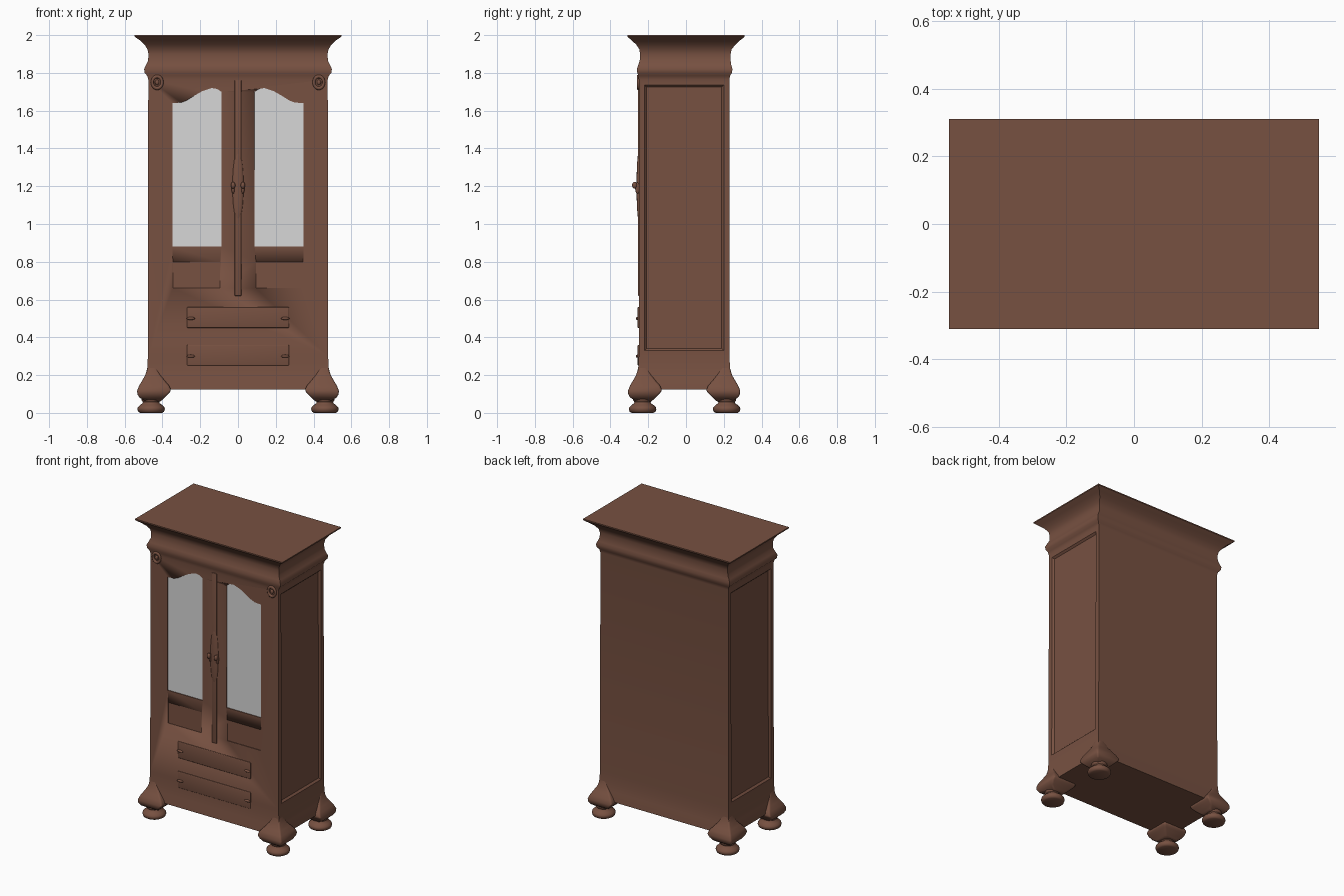
import bpy, bmesh, math
from mathutils import Matrix

if "Cube" in bpy.data.objects:
    bpy.data.objects.remove(bpy.data.objects["Cube"])


def material(name, rgb):
    m = bpy.data.materials.new(name)
    m.diffuse_color = (*rgb, 1)
    m.use_nodes = True
    m.node_tree.nodes["Principled BSDF"].inputs["Base Color"].default_value = m.diffuse_color
    return m


WOOD = material("brown wood", (0.185, 0.082, 0.053))
GLASS = material("pale mirror", (0.68, 0.68, 0.68))


def finish(name, bm, mat=WOOD, angle=35, bevel=0):
    bmesh.ops.recalc_face_normals(bm, faces=bm.faces[:])
    me = bpy.data.meshes.new(name)
    bm.to_mesh(me)
    bm.free()
    me.materials.append(mat)
    ob = bpy.data.objects.new(name, me)
    bpy.context.collection.objects.link(ob)
    bpy.ops.object.select_all(action='DESELECT')
    ob.select_set(True)
    bpy.context.view_layer.objects.active = ob
    if bevel:
        mod = ob.modifiers.new("bevel", 'BEVEL')
        mod.width = bevel
        mod.segments = 3
        mod.limit_method = 'ANGLE'
        mod.angle_limit = math.radians(50)
        bpy.ops.object.modifier_apply(modifier=mod.name)
    bpy.ops.object.shade_smooth_by_angle(angle=math.radians(angle))
    return ob


def loft(rings):
    """Stack of rectangles (x0, x1, y0, y1, z) joined into a closed solid."""
    bm = bmesh.new()
    loops = [[bm.verts.new(p) for p in ((a, c, z), (b, c, z), (b, d, z), (a, d, z))]
             for a, b, c, d, z in rings]
    for lo, hi in zip(loops, loops[1:]):
        for i in range(4):
            j = (i + 1) % 4
            bm.faces.new((lo[i], lo[j], hi[j], hi[i]))
    bm.faces.new(loops[0][::-1])
    bm.faces.new(loops[-1])
    return bm


def prism(points, y0, y1):
    """Outline in x/z pushed from y0 to y1."""
    bm = bmesh.new()
    a = [bm.verts.new((x, y0, z)) for x, z in points]
    b = [bm.verts.new((x, y1, z)) for x, z in points]
    bm.faces.new(a)
    bm.faces.new(b[::-1])
    for i in range(len(a)):
        j = (i + 1) % len(a)
        bm.faces.new((a[i], b[i], b[j], a[j]))
    bmesh.ops.recalc_face_normals(bm, faces=bm.faces[:])
    return bm


def rect(x0, x1, z0, z1):
    return [(x0, z0), (x1, z0), (x1, z1), (x0, z1)]


def lathe(profile, x, y, steps=32):
    bm = bmesh.new()
    vs = [bm.verts.new((r, 0, z)) for r, z in profile]
    es = [bm.edges.new(p) for p in zip(vs, vs[1:])]
    bmesh.ops.spin(bm, geom=vs + es, cent=(0, 0, 0), axis=(0, 0, 1),
                   angle=math.tau, steps=steps)
    bmesh.ops.remove_doubles(bm, verts=bm.verts[:], dist=1e-5)
    bmesh.ops.translate(bm, verts=bm.verts[:], vec=(x, y, 0))
    return bm


def ball(loc, scale, name):
    bm = bmesh.new()
    m = Matrix.Translation(loc) @ Matrix.Diagonal((*scale, 1))
    bmesh.ops.create_uvsphere(bm, u_segments=20, v_segments=12, radius=1, matrix=m)
    return finish(name, bm, angle=60)


# Cabinet body with flared plinth and cornice: (half width, front, back, z)
PROFILE = [
    (.497, -.268, .250, .125), (.495, -.265, .247, .15), (.486, -.258, .239, .19),
    (.480, -.253, .233, .24), (.477, -.250, .230, .30), (.475, -.250, .230, 1.765),
    (.481, -.252, .233, 1.785), (.494, -.258, .243, 1.80), (.497, -.260, .246, 1.82),
    (.488, -.253, .240, 1.84), (.476, -.245, .236, 1.865), (.474, -.243, .236, 1.90),
    (.479, -.247, .242, 1.925), (.495, -.264, .262, 1.95), (.518, -.287, .286, 1.972),
    (.538, -.303, .303, 1.985), (.547, -.311, .311, 1.992), (.547, -.311, .311, 2.0)]
bm = loft([(-h, h, f, b, z) for h, f, b, z in PROFILE])
bm.normal_update()
# Sunken panel on each side
sides = [f for f in bm.faces if abs(f.normal.x) > .9 and f.calc_area() > .3]
for f in sides:
    bmesh.ops.inset_individual(bm, faces=[f], thickness=.042, depth=0)
    bmesh.ops.inset_individual(bm, faces=[f], thickness=.016, depth=-.012)
body = finish("cabinet_body", bm)

# Mirror openings and sunken lower door panels
ARCH = [(.088, .88), (.347, .88), (.347, 1.64), (.30, 1.643), (.27, 1.655), (.23, 1.68),
        (.19, 1.703), (.14, 1.72), (.11, 1.715), (.088, 1.70)]
for s, side in ((-1, "left"), (1, "right")):
    for pts, depth in ((ARCH, .008), (rect(.095, .345, .66, .80), .004)):
        cutter = finish("cutter", prism([(s * x, z) for x, z in pts], -.30, -.25 + depth))
        bpy.context.view_layer.objects.active = body
        mod = body.modifiers.new("cut", 'BOOLEAN')
        mod.operation = 'DIFFERENCE'
        mod.solver = 'EXACT'
        mod.object = cutter
        bpy.ops.object.modifier_apply(modifier=mod.name)
        bpy.data.objects.remove(cutter)
    finish(side + "_mirror", prism([(s * x, z) for x, z in ARCH], -.2445, -.2365), GLASS)

# Centre stile and swelling behind the door knobs
finish("centre_stile", prism(rect(-.018, .018, .62, 1.76), -.254, -.245), bevel=.003)
ball((0, -.248, 1.2), (.03, .014, .19), "stile_swelling")

# Drawers with raised fronts and small pulls
for n, z in (("upper", .505), ("lower", .305)):
    finish(n + "_drawer", prism(rect(-.27, .27, z - .055, z + .055), -.256, -.245), bevel=.005)
    for s in (-1, 1):
        ball((s * .25, -.257, z - .005), (.022, .009, .008), n + "_drawer_pull")

for s in (-1, 1):
    # Door knobs
    ball((s * .026, -.272, 1.205), (.012, .014, .018), "door_knob")
    ball((s * .026, -.257, 1.19), (.009, .012, .03), "knob_plate")
    # Carved corner rosettes: ring and bead
    bm = bmesh.new()
    R, N, M = .026, 24, 10
    grid = [[bm.verts.new((s * .428 + (R + .008 * math.cos(v)) * math.cos(u),
                           -.252 + .009 * math.sin(v),
                           1.75 + 1.2 * (R + .008 * math.cos(v)) * math.sin(u)))
             for v in [math.tau * j / M for j in range(M)]]
            for u in [math.tau * i / N for i in range(N)]]
    for i in range(N):
        for j in range(M):
            k, l = (i + 1) % N, (j + 1) % M
            bm.faces.new((grid[i][j], grid[k][j], grid[k][l], grid[i][l]))
    finish("rosette_ring", bm, angle=60)
    ball((s * .428, -.251, 1.75), (.011, .009, .014), "rosette_bead")

# Corner knees (z, outward flare, inward length) above turned bun feet
KNEE = [(.27, -.004, .03), (.23, .005, .05), (.20, .014, .066), (.17, .031, .09),
        (.145, .046, .112), (.118, .057, .124), (.10, .056, .108), (.082, .046, .09),
        (.068, .024, .075), (.06, .008, .065)]
BUN = [(0, 0), (.058, 0), (.068, .006), (.073, .02), (.07, .03), (.058, .042),
       (.046, .05), (.043, .057), (.05, .066), (.05, .09), (0, .09)]
for sx, xn in ((-1, "left"), (1, "right")):
    for sy, yn, yb, yc in ((-1, "front", .25, -.23), (1, "back", .23, .215)):
        rings = []
        for z, out, inn in KNEE[::-1]:
            xs = sorted((sx * (.477 + out), sx * (.477 - inn)))
            ys = sorted((sy * (yb + out), sy * (yb - inn)))
            rings.append((*xs, *ys, z))
        finish(f"{yn}_{xn}_knee", loft(rings), angle=50, bevel=.01)
        finish(f"{yn}_{xn}_foot", lathe(BUN, sx * .46, yc), angle=50)
